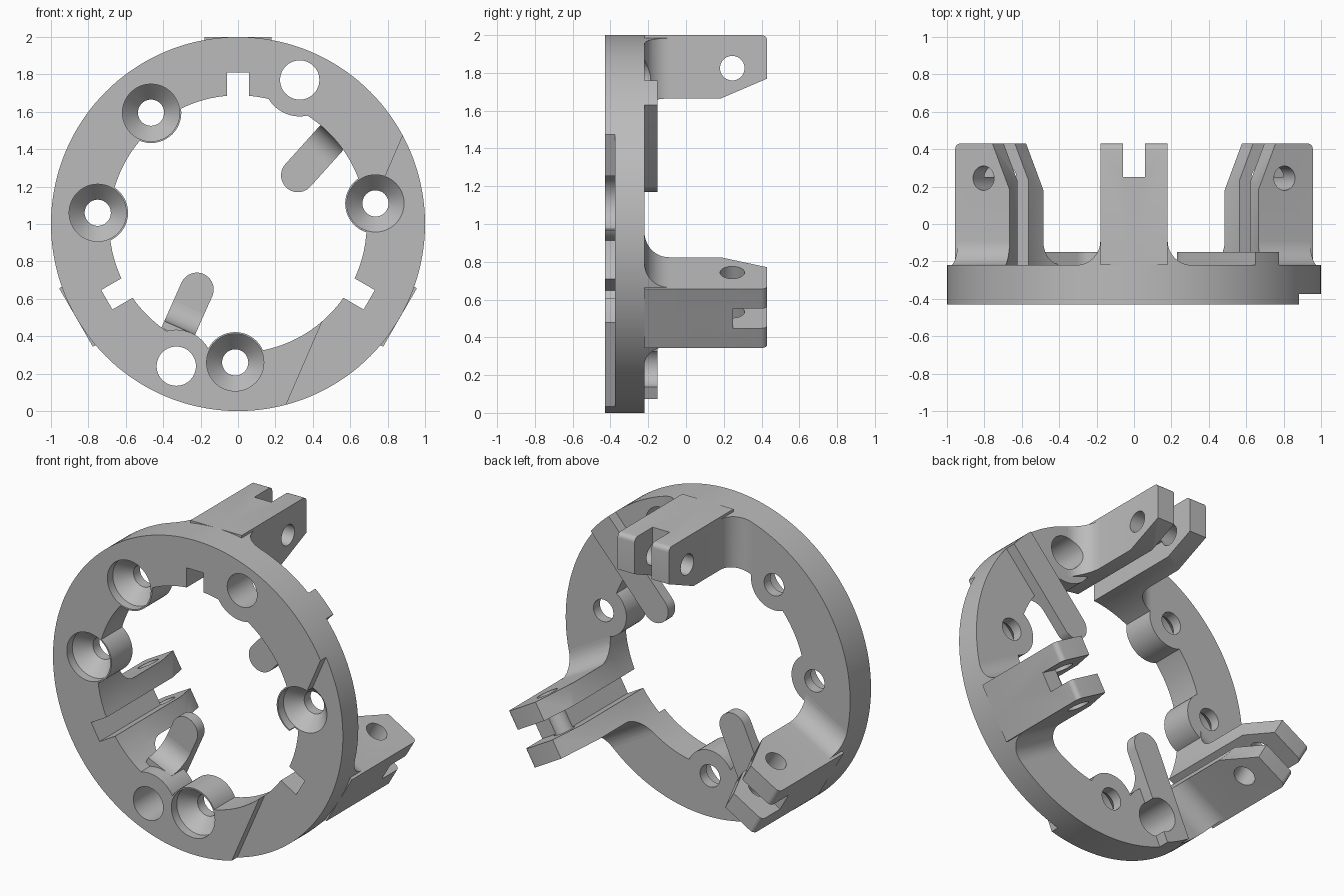
import bpy, bmesh
from math import sin, cos, pi, radians, sqrt
from mathutils import Matrix, Vector

if "Cube" in bpy.data.objects:
    bpy.data.objects.remove(bpy.data.objects["Cube"])

gray = bpy.data.materials.new("plain gray")
gray.use_nodes = True
gray.diffuse_color = (0.5, 0.5, 0.5, 1)
gray.node_tree.nodes["Principled BSDF"].inputs["Base Color"].default_value = (0.5, 0.5, 0.5, 1)

FRONT, BACK, REAR = -0.43, -0.22, 0.43   # ring front, ring back, arm ends
INNER = 0.688                            # ring bore radius
BIG_HOLES = [(0.33, 0.77), (-0.33, -0.76)]
SCREWS = [(0.735, 0.11), (-0.75, 0.06), (-0.465, 0.595), (-0.015, -0.74)]


def finish(name, bm, matrix=None):
    bmesh.ops.recalc_face_normals(bm, faces=bm.faces)
    mesh = bpy.data.meshes.new(name)
    bm.to_mesh(mesh)
    bm.free()
    if matrix:
        mesh.transform(matrix)
    ob = bpy.data.objects.new(name, mesh)
    bpy.context.collection.objects.link(ob)
    mesh.materials.append(gray)
    return ob


def prism(name, pts, axis, lo, hi, matrix=None):
    """Extrude a flat outline along one axis."""
    place = {"x": lambda p, h: (h, p[0], p[1]),
             "y": lambda p, h: (p[0], h, p[1]),
             "z": lambda p, h: (p[0], p[1], h)}[axis]
    bm = bmesh.new()
    a = [bm.verts.new(place(p, lo)) for p in pts]
    b = [bm.verts.new(place(p, hi)) for p in pts]
    bm.faces.new(a)
    bm.faces.new(b)
    for i in range(len(pts)):
        j = (i + 1) % len(pts)
        bm.faces.new((a[i], a[j], b[j], b[i]))
    return finish(name, bm, matrix)


def lathe(name, profile, at=(0, 0), segs=48):
    """Solid of revolution about a front-to-back axis; profile is (radius, y)."""
    bm = bmesh.new()
    rings = [[bm.verts.new((at[0] + r * cos(2 * pi * k / segs), y,
                            at[1] + r * sin(2 * pi * k / segs)))
              for k in range(segs)] for r, y in profile]
    bm.faces.new(rings[0])
    bm.faces.new(rings[-1])
    for a, b in zip(rings, rings[1:]):
        for i in range(segs):
            j = (i + 1) % segs
            bm.faces.new((a[i], a[j], b[j], b[i]))
    return finish(name, bm)


def rod(r, lo, hi, at=(0, 0), segs=48):
    return lathe("helper", [(r, lo), (r, hi)], at, segs)


def box(x, y, z, matrix=None):
    return prism("helper", [(x[0], y[0]), (x[1], y[0]), (x[1], y[1]), (x[0], y[1])],
                 "z", z[0], z[1], matrix)


def combine(ob, other, op="DIFFERENCE"):
    mod = ob.modifiers.new("cut", "BOOLEAN")
    mod.operation, mod.solver, mod.object = op, "EXACT", other
    bpy.context.view_layer.objects.active = ob
    bpy.ops.object.modifier_apply(modifier=mod.name)
    bpy.data.objects.remove(other)


def arc(cx, cy, r, a0, a1, n=10):
    return [(cx + r * cos(radians(a0 + (a1 - a0) * i / n)),
             cy + r * sin(radians(a0 + (a1 - a0) * i / n))) for i in range(n + 1)]


def drill_big_holes(ob):
    for at in BIG_HOLES:
        combine(ob, rod(0.105, -0.6, 0, at))


def complete(ob):
    ob.location.z = 1
    bpy.ops.object.select_all(action="DESELECT")
    ob.select_set(True)
    bpy.context.view_layer.objects.active = ob
    bpy.ops.object.shade_smooth_by_angle(angle=radians(30))


turns = [Matrix.Rotation(radians(a), 4, "Y") for a in (0, 120, 240)]

# Ring: bored blank with bosses, trimmed to the outer disc
ring = lathe("ring", [(1.1, -0.5), (1.1, -0.1)], segs=144)
combine(ring, rod(INNER, -0.7, 0.1, segs=144))
for at in SCREWS:
    combine(ring, rod(0.162, -0.49, -0.11, at), "UNION")
for at in BIG_HOLES:
    combine(ring, rod(0.195, -0.48, -0.12, at), "UNION")
combine(ring, rod(1, FRONT, BACK, segs=144), "INTERSECT")

# Keyways, holes and countersinks
for turn in turns:
    combine(ring, box((-0.06, 0.06), (-0.6, 0), (0.55, 0.81), turn))
drill_big_holes(ring)
for at in SCREWS:
    combine(ring, lathe("helper", [(0.153, -0.6), (0.153, -0.375), (0.07, -0.285),
                                   (0.07, 0)], at))

# Shallow step across one side of the front face
p, q = Vector((0.88, 0.47)), Vector((0.26, -0.96))
along = (p - q).normalized()
out = Vector((along.y, -along.x))
p, q = p + along * 0.4, q - along * 0.4
combine(ring, prism("helper", [p, q, q + out, p + out], "y", -0.6, -0.375))
complete(ring)

# Three clevis arms with flared roots
side = [(BACK, 1.0)] + arc(0.40, 0.97, 0.03, 90, 0, 5) + [(REAR, 0.77), (0.15, 0.65), (BACK, 0.65)]
R = 0.13
root = arc(0.18 + R, BACK + R, R, 270, 180) + arc(-0.18 - R, BACK + R, R, 0, -90)
for name, turn in zip(("top_arm", "right_arm", "left_arm"), turns):
    arm = prism(name, root, "z", 0.5, 1.2)
    combine(arm, rod(1, -0.5, 0.2, segs=144), "INTERSECT")
    combine(arm, prism("helper", side, "x", -0.18, 0.18), "UNION")
    combine(arm, rod(INNER, -0.6, 0.6, segs=144))
    combine(arm, box((-0.06, 0.06), (-0.6, 0.6), (0.3, 0.81)))
    combine(arm, box((-0.06, 0.06), (0.25, 0.6), (0.3, 1.2)))
    pin = [(0.245 + 0.065 * cos(2 * pi * k / 40), 0.825 + 0.065 * sin(2 * pi * k / 40))
           for k in range(40)]
    combine(arm, prism("helper", pin, "x", -0.4, 0.4))
    arm.data.transform(turn)
    drill_big_holes(arm)
    complete(arm)

# Two round-ended fingers lying on the back, each with a fillet to the bore
for name, x, z, angle, wall in (("upper_finger", 0.32, 0.26, 48, 0.28),
                                ("lower_finger", -0.22, -0.35, 246, 0.225)):
    move = Matrix.Translation((x, 0, z)) @ Matrix.Rotation(radians(-angle), 4, "Y")
    outline = arc(0, 0, 0.09, 90, 270, 20) + [(0.8, -0.09), (0.8, 0.09)]
    finger = prism(name, outline, "y", BACK, -0.15, move)
    combine(finger, rod(1, -0.6, 0.2, segs=144), "INTERSECT")
    drill_big_holes(finger)
    complete(finger)

    r = 0.12
    web = arc(wall - r, BACK - r, r, 90, 0) + [(wall + 0.04, BACK - r), (wall + 0.04, BACK)]
    bm_pts = [(t, y) for t, y in web]
    fillet = prism(name + "_fillet", bm_pts, "z", -0.09, 0.09, move)
    drill_big_holes(fillet)
    complete(fillet)
